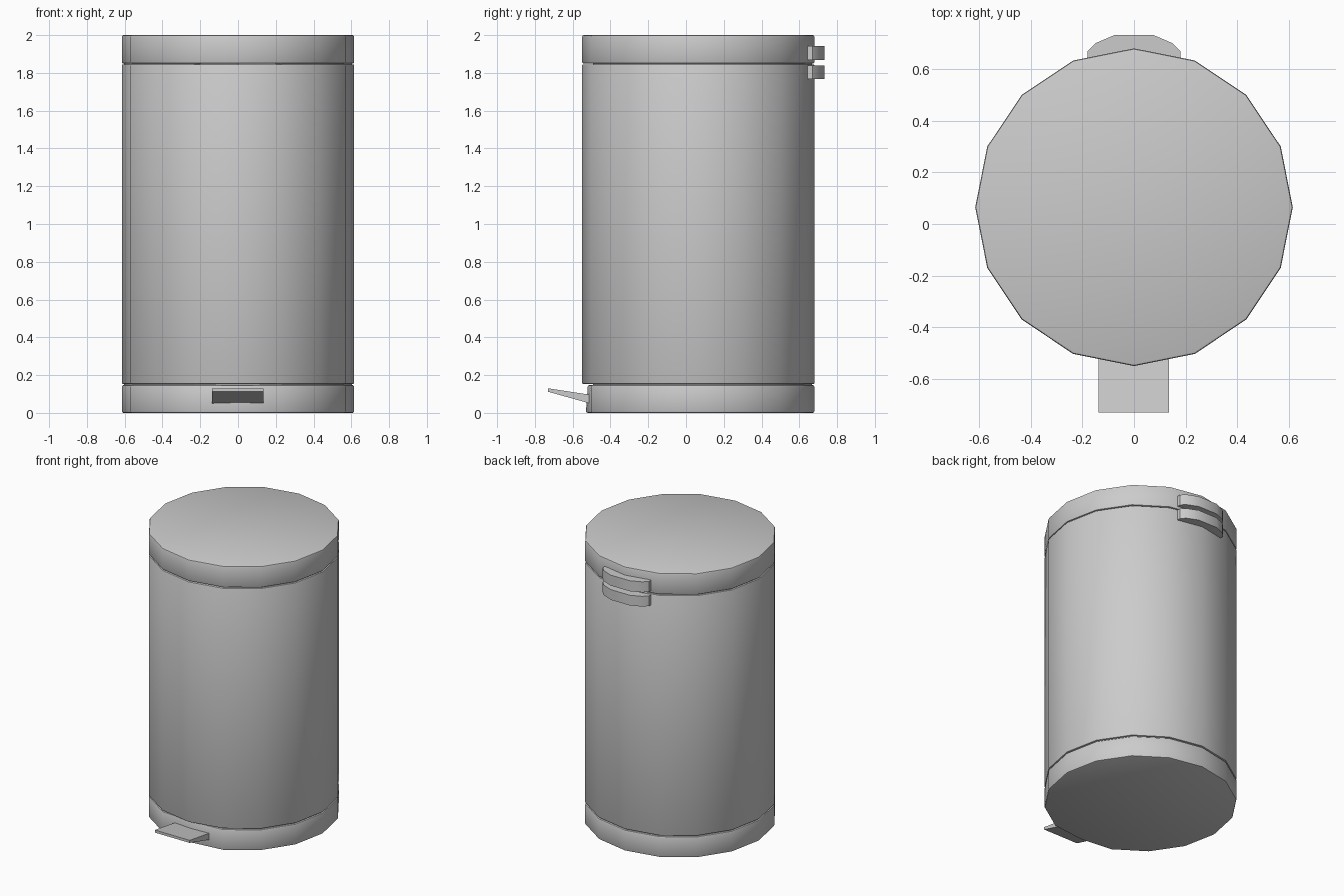
import bpy, bmesh, math

if "Cube" in bpy.data.objects:
    bpy.data.objects.remove(bpy.data.objects["Cube"])

CY, R, SIDES = 0.065, 0.615, 16

grey = bpy.data.materials.new("plain grey")
grey.diffuse_color = (0.6, 0.6, 0.6, 1)
grey.use_nodes = True
grey.node_tree.nodes["Principled BSDF"].inputs["Base Color"].default_value = grey.diffuse_color


def finish(name, bm, smooth=True):
    bmesh.ops.recalc_face_normals(bm, faces=bm.faces)
    me = bpy.data.meshes.new(name)
    bm.to_mesh(me)
    bm.free()
    ob = bpy.data.objects.new(name, me)
    bpy.context.collection.objects.link(ob)
    me.materials.append(grey)
    if smooth:
        bpy.ops.object.select_all(action='DESELECT')
        ob.select_set(True)
        bpy.context.view_layer.objects.active = ob
        bpy.ops.object.shade_smooth_by_angle(angle=math.radians(30))
    return ob


def drum(name, profile, front_y=None):
    """Closed 16-sided lathe from (radius, z) pairs; front_y flattens the front corner."""
    bm = bmesh.new()
    rings = []
    for r, z in profile:
        ring = []
        for i in range(SIDES):
            a = 2 * math.pi * i / SIDES - math.pi / 2
            y = CY + r * math.sin(a)
            if i == 0 and front_y is not None:
                y = front_y + (R - r) + 0.07 * z
            ring.append(bm.verts.new((r * math.cos(a), y, z)))
        rings.append(ring)
    for lo, hi in zip(rings, rings[1:]):
        for i in range(SIDES):
            j = (i + 1) % SIDES
            bm.faces.new((lo[i], lo[j], hi[j], hi[i]))
    bm.faces.new(rings[0][::-1])
    bm.faces.new(rings[-1])
    return finish(name, bm)


def rounded(z0, z1, b):
    return [(R - b, z0), (R - b * 0.3, z0 + b * 0.3), (R, z0 + b),
            (R, z1 - b), (R - b * 0.3, z1 - b * 0.3), (R - b, z1)]


def prism(name, low, high, smooth):
    """Solid between two matching outlines."""
    bm = bmesh.new()
    a = [bm.verts.new(p) for p in low]
    b = [bm.verts.new(p) for p in high]
    n = len(a)
    for i in range(n):
        j = (i + 1) % n
        bm.faces.new((a[i], a[j], b[j], b[i]))
    bm.faces.new(a[::-1])
    bm.faces.new(b)
    return finish(name, bm, smooth)


# Base ring, bin body and lid, with a thin recessed core showing in the gaps
drum("base", rounded(0.0, 0.147, 0.009), front_y=-0.53)
drum("body", rounded(0.153, 1.845, 0.006))
drum("lid", rounded(1.849, 2.0, 0.009))
for name, z in (("lower_gap", 0.15), ("upper_gap", 1.847)):
    drum(name, [(R - 0.012, z - 0.008), (R - 0.012, z + 0.008)], front_y=-0.515)

# Foot pedal: tapered plate rising to the front
side = [(-0.73, 0.112), (-0.48, 0.042), (-0.48, 0.092), (-0.73, 0.13)]
prism("pedal", [(-0.137, y, z) for y, z in side],
      [(0.135, y, z) for y, z in side], False)

# Hinge plates at the back, one on the lid and one on the body
half = [(0.18, 0.60), (0.18, 0.67), (0.15, 0.70), (0.075, 0.732)]
outline = half + [(-x, y) for x, y in reversed(half)]
for name, z0, z1 in (("lid_hinge", 1.868, 1.942), ("body_hinge", 1.768, 1.84)):
    prism(name, [(x, y, z0) for x, y in outline],
          [(x, y, z1) for x, y in outline], True)
